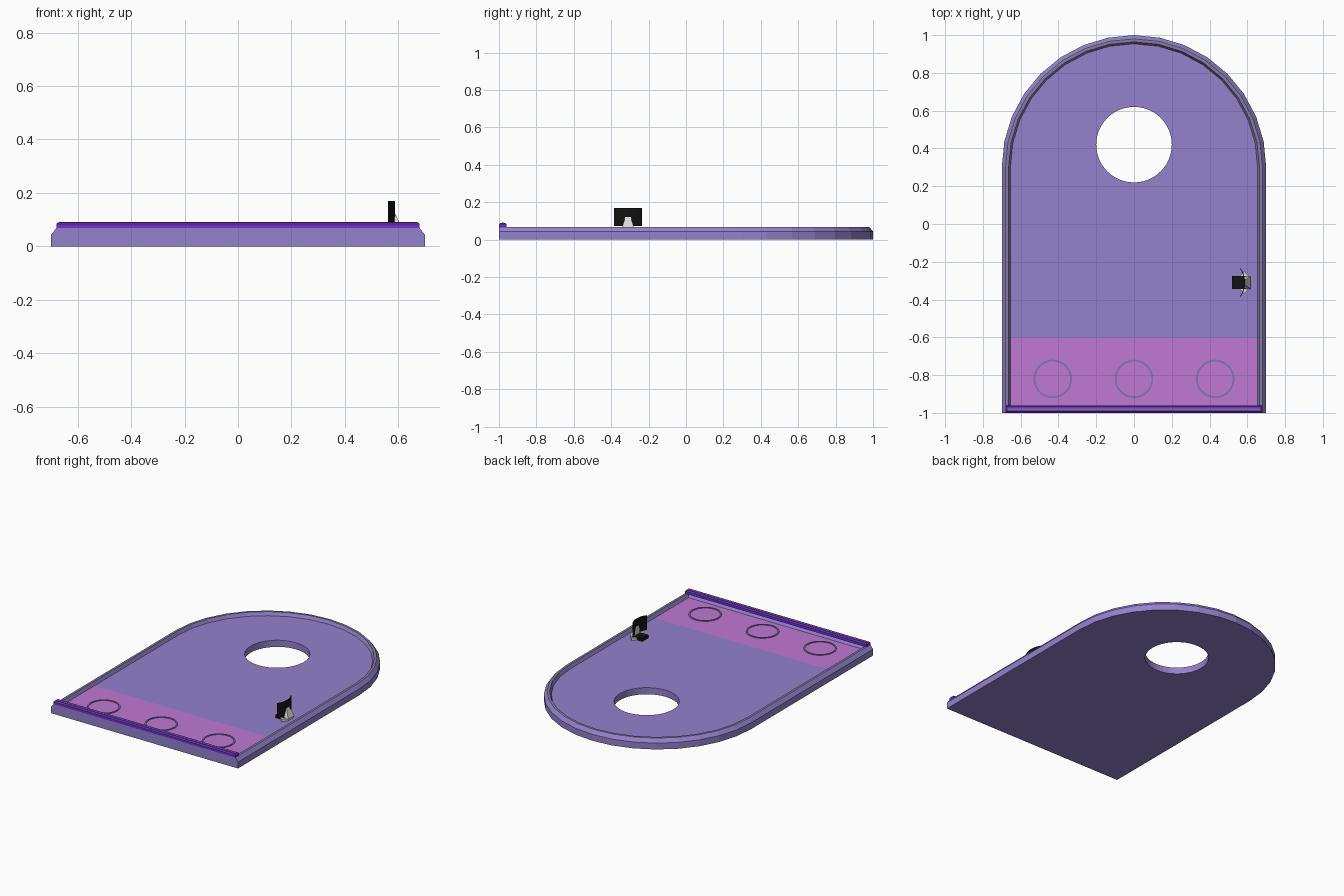
import bpy, bmesh
from math import sin, cos, pi, radians

cube = bpy.data.objects.get("Cube")
if cube:
    bpy.data.objects.remove(cube, do_unlink=True)


def material(name, r, g, b):
    m = bpy.data.materials.new(name)
    m.use_nodes = True
    m.diffuse_color = (r, g, b, 1)
    m.node_tree.nodes["Principled BSDF"].inputs["Base Color"].default_value = (r, g, b, 1)
    return m


lavender = material("lavender", 0.29, 0.225, 0.61)
pink = material("orchid pink", 0.53, 0.19, 0.65)
violet = material("deep violet", 0.17, 0.03, 0.62)
grey = material("rail grey", 0.22, 0.21, 0.25)
slate = material("slate blue", 0.2, 0.19, 0.45)
white = material("off white", 0.7, 0.7, 0.7)
black = material("black", 0.006, 0.006, 0.006)

FLOOR, RIM = 0.045, 0.068


def finish(bm, name, mats):
    bmesh.ops.recalc_face_normals(bm, faces=bm.faces[:])
    me = bpy.data.meshes.new(name)
    bm.to_mesh(me)
    bm.free()
    for m in mats:
        me.materials.append(m)
    ob = bpy.data.objects.new(name, me)
    bpy.context.collection.objects.link(ob)
    return ob


def add_loop(bm, points, z):
    return [bm.verts.new((x, y, z)) for x, y in points]


def bridge(bm, a, b, mat=0):
    n = len(a)
    for i in range(n):
        j = (i + 1) % n
        bm.faces.new((a[i], a[j], b[j], b[i])).material_index = mat


def circle(cx, cy, r, n):
    return [(cx + r * cos(2 * pi * i / n), cy + r * sin(2 * pi * i / n)) for i in range(n)]


def arch(inset, front):
    r = 0.7 - inset
    arc = [(r * cos(pi * i / 16), 0.3 + r * sin(pi * i / 16)) for i in range(17)]
    return arc + [(-r, -1 + front), (r, -1 + front)]


def fill_between(bm, a, b):
    edges = [bm.edges.get((l[i], l[i - 1])) for l in (a, b) for i in range(len(l))]
    res = bmesh.ops.triangle_fill(bm, edges=edges, use_beauty=True)
    return [f for f in res["geom"] if isinstance(f, bmesh.types.BMFace)]


def box(name, x, y, z, mat, bevel=0):
    bm = bmesh.new()
    bmesh.ops.create_cube(bm, size=1)
    for v in bm.verts:
        v.co = [lo + (c + 0.5) * (hi - lo) for c, (lo, hi) in zip(v.co, (x, y, z))]
    if bevel:
        top = [e for e in bm.edges if all(v.co.z > z[1] - 1e-5 for v in e.verts)]
        bmesh.ops.bevel(bm, geom=top, offset=bevel, segments=1, affect='EDGES')
    return finish(bm, name, [mat])


def loft(name, loops, mat):
    """Closed solid through a stack of (points, z) loops."""
    bm = bmesh.new()
    rings = [add_loop(bm, p, z) for p, z in loops]
    for a, b in zip(rings, rings[1:]):
        bridge(bm, a, b)
    bm.faces.new(rings[0])
    bm.faces.new(rings[-1])
    return finish(bm, name, [mat])


# Arched board: chamfered rim, grey rail on top, sunken floor, round hole
bm = bmesh.new()
sections = [(0, 0, 0), (0, 0, 0.043), (0.02, 0, RIM), (0.026, 0.012, RIM),
            (0.036, 0.026, RIM), (0.046, 0.04, FLOOR)]
rings = [add_loop(bm, arch(i, f), z) for i, f, z in sections]
for k in range(len(rings) - 1):
    bridge(bm, rings[k], rings[k + 1], 2 if k == 3 else 0)
hole = circle(0, 0.42, 0.2, 48)
low, high = add_loop(bm, hole, 0), add_loop(bm, hole, FLOOR)
bridge(bm, low, high)
fill_between(bm, rings[0], low)
floor = fill_between(bm, rings[-1], high)
inner_edges = list({e for f in floor for e in f.edges})
bmesh.ops.bisect_plane(bm, geom=floor + inner_edges, plane_co=(0, -0.6, 0), plane_no=(0, 1, 0))
# Pink zone at the front of the floor
for f in bm.faces:
    if all(abs(v.co.z - FLOOR) < 1e-4 for v in f.verts) and f.calc_center_median().y < -0.6:
        f.material_index = 1
finish(bm, "arched_board", [lavender, pink, grey])

# Front bar with a thin inlay along its top
box("front_bar", (-0.68, 0.68), (-1, -0.96), (RIM - 0.002, 0.09), violet, 0.007)
box("front_bar_inlay", (-0.67, 0.67), (-0.984, -0.976), (0.088, 0.091), grey)

# Three thin ring markings on the pink zone
for side, x in (("right", -0.43), ("middle", 0), ("left", 0.43)):
    bm = bmesh.new()
    r = [add_loop(bm, circle(x, -0.82, rad, 40), z) for rad, z in
         ((0.102, FLOOR), (0.102, FLOOR + 0.004), (0.092, FLOOR + 0.004), (0.092, FLOOR))]
    for k in range(4):
        bridge(bm, r[k], r[(k + 1) % 4])
    finish(bm, side + "_ring", [slate])

# Small stand: hexagonal foot, dark pad, sloping support
SX, SY = 0.583, -0.31
foot = [(SX + (x - SX) * 0.55, y) for x, y in circle(SX, SY, 0.06, 6)]
foot = [(SX + 0.9 * (y - SY) * 0.6, SY + (x - SX) * 1.8) for x, y in foot]
loft("stand_foot", [(foot, FLOOR), (foot, 0.06)], white)
box("stand_pad", (0.52, 0.59), (SY - 0.034, SY + 0.034), (FLOOR, 0.064), black)


def rect(x0, x1, half):
    return [(x0, SY - half), (x1, SY - half), (x1, SY + half), (x0, SY + half)]


loft("stand_support", [(rect(0.582, 0.617, 0.033), 0.06), (rect(0.582, 0.59, 0.015), 0.12)], white)

# Curved dark screen
R, CX = 0.134, 0.454
angles = [radians(-34 + 68 * i / 10) for i in range(11)]
outer = [(CX + R * cos(a), SY + R * sin(a)) for a in angles]
inner = [(CX + (R - 0.004) * cos(a), SY + (R - 0.004) * sin(a)) for a in reversed(angles)]
loft("curved_screen", [(outer + inner, 0.072), (outer + inner, 0.17)], black)
